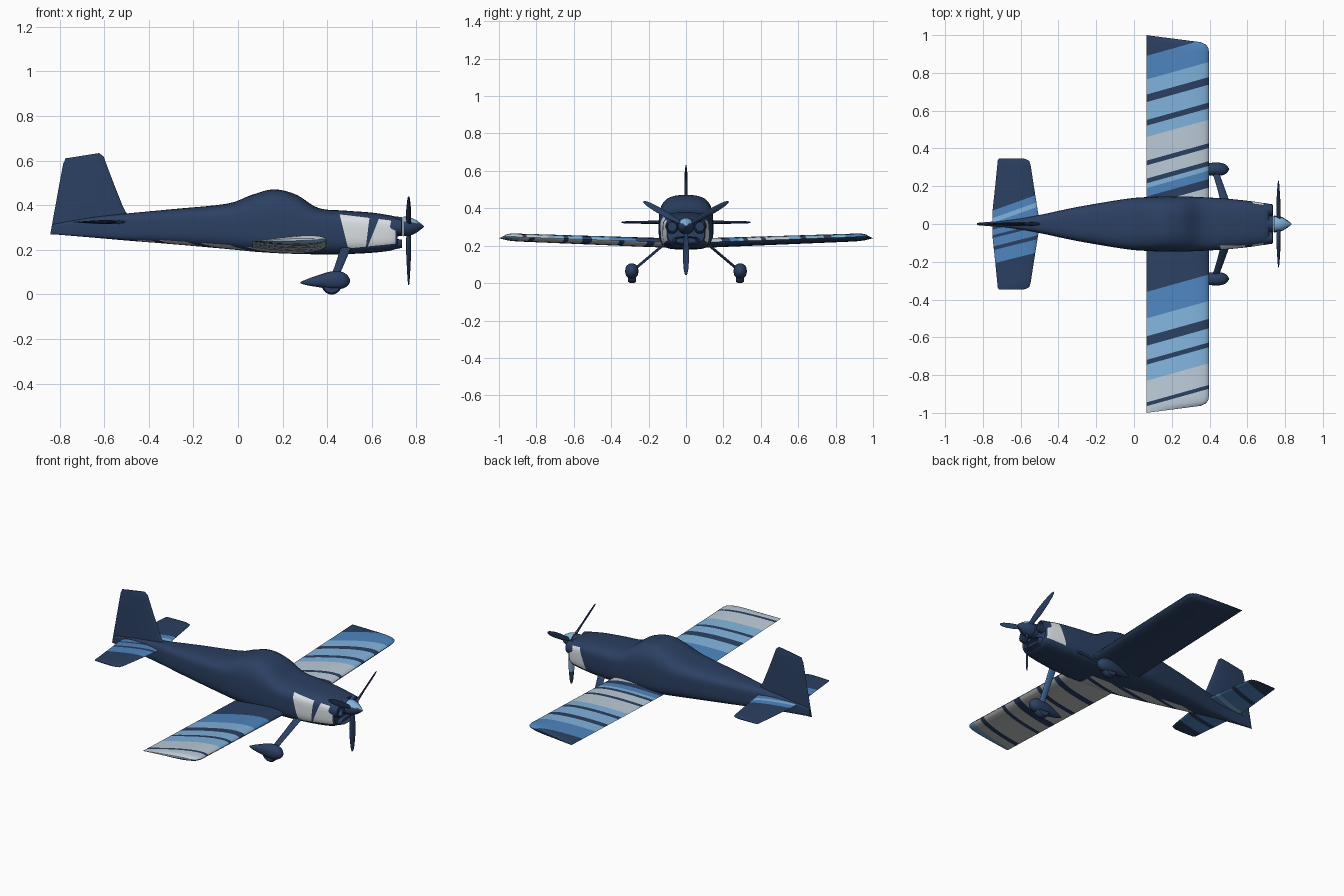
import bpy, bmesh, math
from mathutils import Vector

if "Cube" in bpy.data.objects:
    bpy.data.objects.remove(bpy.data.objects["Cube"])

COLOURS = {"navy": (0.024, 0.051, 0.122), "blue": (0.076, 0.235, 0.52),
           "light_blue": (0.22, 0.45, 0.72), "grey": (0.50, 0.60, 0.69),
           "white": (0.76, 0.80, 0.83), "warm_grey": (0.52, 0.54, 0.55)}
NAMES = list(COLOURS)
MATS = []
for n, c in COLOURS.items():
    m = bpy.data.materials.new(n)
    m.diffuse_color = (*c, 1)
    m.use_nodes = True
    m.node_tree.nodes["Principled BSDF"].inputs["Base Color"].default_value = m.diffuse_color
    MATS.append(m)


def finish(name, bm, cuts=(), rule=None, angle=40):
    """Cut colour borders, colour faces by a rule, and make a smooth object."""
    bmesh.ops.remove_doubles(bm, verts=bm.verts, dist=1e-5)
    bmesh.ops.recalc_face_normals(bm, faces=bm.faces)
    for co, no in cuts:
        bmesh.ops.bisect_plane(bm, geom=bm.verts[:] + bm.edges[:] + bm.faces[:],
                               plane_co=co, plane_no=no, dist=1e-5)
    bm.normal_update()
    if rule:
        for f in bm.faces:
            f.material_index = NAMES.index(rule(f.calc_center_median(), f.normal))
    me = bpy.data.meshes.new(name)
    bm.to_mesh(me)
    bm.free()
    for m in MATS:
        me.materials.append(m)
    ob = bpy.data.objects.new(name, me)
    bpy.context.collection.objects.link(ob)
    bpy.ops.object.select_all(action='DESELECT')
    ob.select_set(True)
    bpy.context.view_layer.objects.active = ob
    bpy.ops.object.shade_smooth_by_angle(angle=math.radians(angle))
    return ob


def loft(rings):
    bm = bmesh.new()
    rows = [[bm.verts.new(p) for p in r] for r in rings]
    n = len(rows[0])
    for a, b in zip(rows, rows[1:]):
        for i in range(n):
            j = (i + 1) % n
            bm.faces.new((a[i], a[j], b[j], b[i]))
    bm.faces.new(rows[0])
    bm.faces.new(rows[-1])
    return bm


def spline(pts, steps):
    """Catmull-Rom resampling of station tuples."""
    out = []
    for i in range(len(pts) - 1):
        p = [pts[max(0, min(len(pts) - 1, i + k))] for k in (-1, 0, 1, 2)]
        for s in range(steps):
            t = s / steps
            out.append([0.5 * (2 * b + (c - a) * t + (2 * a - 5 * b + 4 * c - d) * t * t
                               + (3 * b - a - 3 * c + d) * t ** 3) for a, b, c, d in zip(*p)])
    return out + [list(pts[-1])]


def power(v, e):
    return math.copysign(abs(v) ** (2 / e), v)


def section(x, y, z, ry, up, down, eu=2, ed=2, n=40):
    """Rounded cross-section across the x axis."""
    r = []
    for i in range(n):
        a = 2 * math.pi * i / n
        c, s = math.cos(a), math.sin(a)
        e = eu if s >= 0 else ed
        r.append((x, y + ry * power(c, e), z + (up if s >= 0 else down) * power(s, e)))
    return r


# fuselage with blended canopy: x, half width, bottom, top
stations = [(-0.83, 0.006, 0.27, 0.315), (-0.66, 0.022, 0.256, 0.345), (-0.5, 0.048, 0.242, 0.363),
            (-0.3, 0.09, 0.226, 0.382), (-0.05, 0.132, 0.204, 0.407), (0.06, 0.142, 0.193, 0.446),
            (0.16, 0.146, 0.186, 0.471), (0.26, 0.146, 0.182, 0.448), (0.36, 0.142, 0.18, 0.388),
            (0.48, 0.135, 0.181, 0.376), (0.6, 0.123, 0.187, 0.367), (0.69, 0.11, 0.198, 0.353),
            (0.715, 0.10, 0.215, 0.342)]
rings = []
for x, w, lo, hi in spline(stations, 5):
    zc = lo + 0.62 * min(hi - lo, 0.2)
    rings.append(section(x, 0, zc, w, hi - zc, zc - lo, 3.0, 4.2))


def plane(x, z, nx, nz):
    return Vector((x, 0, z)), Vector((nx, 0, nz)).normalized()


def side(p, pl):
    return (p - pl[0]).dot(pl[1])


A, B = plane(.455, .36, 1, .25), plane(.59, .35, 1, -.12)
C, D = plane(.628, .33, 1, -.4), plane(.705, .3, 1, 0)
TOP, LOW = plane(.5, .354, .12, 1), plane(.5, .207, -.1, 1)
BELLY = [-.11, -.085, -.03, -.005, .05, .07, .115]
BACK, MID = plane(-.45, 0, 1, 0), (Vector((0, 0, 0)), Vector((0, 1, 0)))
SLANT = Vector((-.28, 1, 0)).normalized()


def body_rule(p, n):
    # striped belly on the right half
    if n.z < -0.7 and p.y < 0 and -.45 < p.x < .3:
        u = p.y - .28 * (p.x - .065)
        return "navy" if sum(u > b for b in BELLY) % 2 else "warm_grey"
    # pale cowl panels
    if side(p, TOP) > 0 or side(p, LOW) < 0 or abs(p.y) < 0.06:
        return "navy"
    first = side(p, A) > 0 and side(p, B) < 0 and p.y < 0
    second = side(p, C) > 0 and side(p, D) < 0
    return "white" if first or second else "navy"


finish("fuselage", loft(rings), [A, B, C, D, TOP, LOW, BACK, MID]
       + [(Vector((.065, b, 0)), SLANT) for b in BELLY], body_rule)

# cowl: side air inlets, chin scoop, nose collar
for s, tag in ((1, "left"), (-1, "right")):
    bm = loft([section(0.60, s * .072, .305, .040, .045, .045), section(0.69, s * .074, .303, .037, .041, .043),
               section(0.733, s * .074, .302, .030, .034, .034), section(0.737, s * .074, .302, .024, .027, .027),
               section(0.70, s * .074, .302, .022, .024, .024)])
    finish(tag + "_air_inlet", bm)
finish("chin_scoop", loft([section(0.58, 0, .225, .10, .025, .036, 3, 3), section(0.70, 0, .228, .08, .022, .026, 3, 3),
                           section(0.736, 0, .229, .06, .017, .020, 3, 3), section(0.715, 0, .229, .053, .012, .014, 3, 3)]))
finish("nose_collar", loft([section(0.66, 0, .305, .05, .048, .05), section(0.738, 0, .305, .042, .042, .042)]))

# spinner
prof = [(.742, .044), (.765, .043), (.785, .036), (.805, .025), (.822, .012), (.833, .002)]
finish("spinner", loft([section(x, 0, .305, r, r, r, n=24) for x, r in prof]),
       rule=lambda p, n: "light_blue" if n.z > 0.5 else "navy")

# three twisted propeller blades
for k in range(3):
    a = math.radians(-90 + 120 * k)
    rad, tan = Vector((0, math.cos(a), math.sin(a))), Vector((0, -math.sin(a), math.cos(a)))
    rings = []
    for r, w, th, tw in ((.02, .010, .010, 50), (.06, .014, .007, 45), (.12, .019, .005, 33),
                         (.19, .017, .004, 24), (.24, .012, .003, 19), (.262, .005, .002, 17)):
        t = math.radians(tw)
        X = Vector((1, 0, 0))
        u, v = tan * math.cos(t) + X * math.sin(t), X * math.cos(t) - tan * math.sin(t)
        rings.append([Vector((.765, 0, .305)) + rad * r + u * w * math.cos(q) + v * th * math.sin(q)
                      for q in [2 * math.pi * i / 14 for i in range(14)]])
    finish("propeller_blade_%d" % (k + 1), loft(rings),
           rule=lambda p, n: "light_blue" if n.x < -.3 and .12 < p.z < .19 else "navy")


def foil(n=12):
    """Unit airfoil outline: chord position from trailing edge, half thickness."""
    pts = []
    for i in range(2 * n):
        a = math.pi * i / n
        c = 0.5 - 0.5 * math.cos(a)
        d = 1 - c
        t = 5 * (.2969 * math.sqrt(d) - .126 * d - .3516 * d * d + .2843 * d ** 3 - .1036 * d ** 4)
        pts.append((c, t if i <= n else -t))
    return pts


def panel(s, table, x0, height):
    """Lofted lifting surface: y, trailing x, leading x, thickness, tip shear."""
    rings = []
    for y, te, le, th, sh in table:
        r = []
        for c, t in foil():
            x = te + c * (le - te)
            r.append((x, s * (y - sh * (x - x0)), height(y, x) + t * th))
        rings.append(r)
    return loft(rings)


def stripes(name, s, table, x0, slope, height, top, under):
    """Panel painted in slanted bands, each band given as (upper bound, colour)."""
    def pick(bands, p):
        u = p.y - slope * (p.x - x0)
        return next((c for b, c in bands if u < b), bands[-1][1])
    no = Vector((-slope, 1, 0)).normalized()
    cuts = [(Vector((x0, b, 0)), no) for b, c in top + under]
    finish(name, panel(s, table, x0, height), cuts,
           lambda p, n: pick(top if n.z > -0.05 else under, p))


# wings
wing = [(0, .065, .397, .05, 0), (.14, .065, .397, .05, 0), (.5, .065, .397, .046, 0),
        (.85, .065, .397, .042, 0), (.93, .065, .397, .040, .05), (.965, .065, .392, .036, .09),
        (.985, .065, .38, .028, .11), (1.0, .065, .355, .010, .13)]
wing_z = lambda y, x: .203 + .036 * y + .035 * (x - .065)
N, Bl, L, G, W, WG = NAMES
stripes("left_wing", 1, wing, .065, .28, wing_z,
        [(.10, G), (.145, N), (.19, Bl), (.215, L), (.24, N), (.31, G), (.335, N), (.46, G), (.52, L), (.55, N),
         (.645, L), (.685, N), (.765, L), (.89, Bl), (2, N)], [(2, N)])
stripes("right_wing", -1, wing, .065, .28, wing_z,
        [(-.965, G), (-.945, N), (-.83, G), (-.745, L), (-.72, N), (-.645, L), (-.595, N), (-.50, L),
         (-.36, Bl), (2, N)],
        [(-.98, L), (-.93, WG), (-.90, N), (-.745, WG), (-.72, N), (-.645, WG), (-.595, N), (-.45, WG),
         (-.42, N), (-.30, WG), (-.26, N), (2, WG)])

# tailplane
tail = [(0, -.75, -.49, .020, 0), (.06, -.75, -.508, .020, 0), (.2, -.735, -.53, .017, 0),
        (.31, -.724, -.547, .013, 0), (.335, -.722, -.555, .010, 0), (.346, -.715, -.58, .004, 0)]
tail_z = lambda y, x: .325
stripes("left_tailplane", 1, tail, -.75, .36, tail_z,
        [(.005, Bl), (.03, L), (.07, Bl), (2, N)], [(.0, Bl), (.03, L), (.12, Bl), (.15, N), (.24, Bl), (2, N)])
stripes("right_tailplane", -1, tail, -.75, .25, tail_z,
        [(-.21, N), (-.14, Bl), (-.12, N), (-.075, Bl), (-.06, N), (-.03, Bl), (2, N)],
        [(-.30, N), (-.22, Bl), (-.19, N), (-.10, Bl), (-.08, N), (-.03, Bl), (2, N)])

# fin and rudder: height, trailing x, leading x, thickness
fin = [(.268, -.842, -.60, .014), (.34, -.829, -.47, .022), (.368, -.824, -.502, .022), (.40, -.818, -.518, .021),
       (.50, -.80, -.558, .018), (.59, -.783, -.592, .014), (.618, -.778, -.602, .011),
       (.634, -.775, -.622, .004)]
finish("fin", loft([[(te + c * (le - te), t * th, z - (.024 * (1 - c) if z > .6 else 0)) for c, t in foil()]
                    for z, te, le, th in fin]))

# landing gear: leg, wheel fairing and wheel on each side
for s, tag in ((1, "left"), (-1, "right")):
    rings = []
    for x, y, z, w in ((.485, .11, .213, .024), (.46, .19, .146, .020), (.43, .28, .070, .017)):
        rings.append([(x + w * math.cos(q), s * (y + .005 * math.sin(q)), z + .005 * math.sin(q))
                      for q in [2 * math.pi * i / 16 for i in range(16)]])
    for r in rings:
        r[:] = [(x, y, z) for x, y, z in r]
    finish(tag + "_gear_leg", loft(rings),
           rule=lambda p, n: "blue" if p.y < 0 and n.z < -.1 else "navy")
    pant = [(.28, .002, .053, .003), (.31, .014, .055, .014), (.36, .027, .060, .027), (.41, .034, .063, .039),
            (.45, .035, .064, .041), (.48, .028, .063, .032), (.497, .013, .062, .016), (.503, .002, .061, .002)]
    finish(tag + "_wheel_fairing",
           loft([section(x, s * .29, z, w, h, h, 2.2, 2.2, 24) for x, w, z, h in spline(pant, 3)]))
    rows = [(-.022, .030), (-.021, .038), (-.010, .045), (.010, .045), (.021, .038), (.022, .030)]
    finish(tag + "_wheel", loft([[(.42 + r * math.cos(q), s * .288 + d, .045 + r * math.sin(q))
                                  for q in [2 * math.pi * i / 28 for i in range(28)]] for d, r in rows]))
